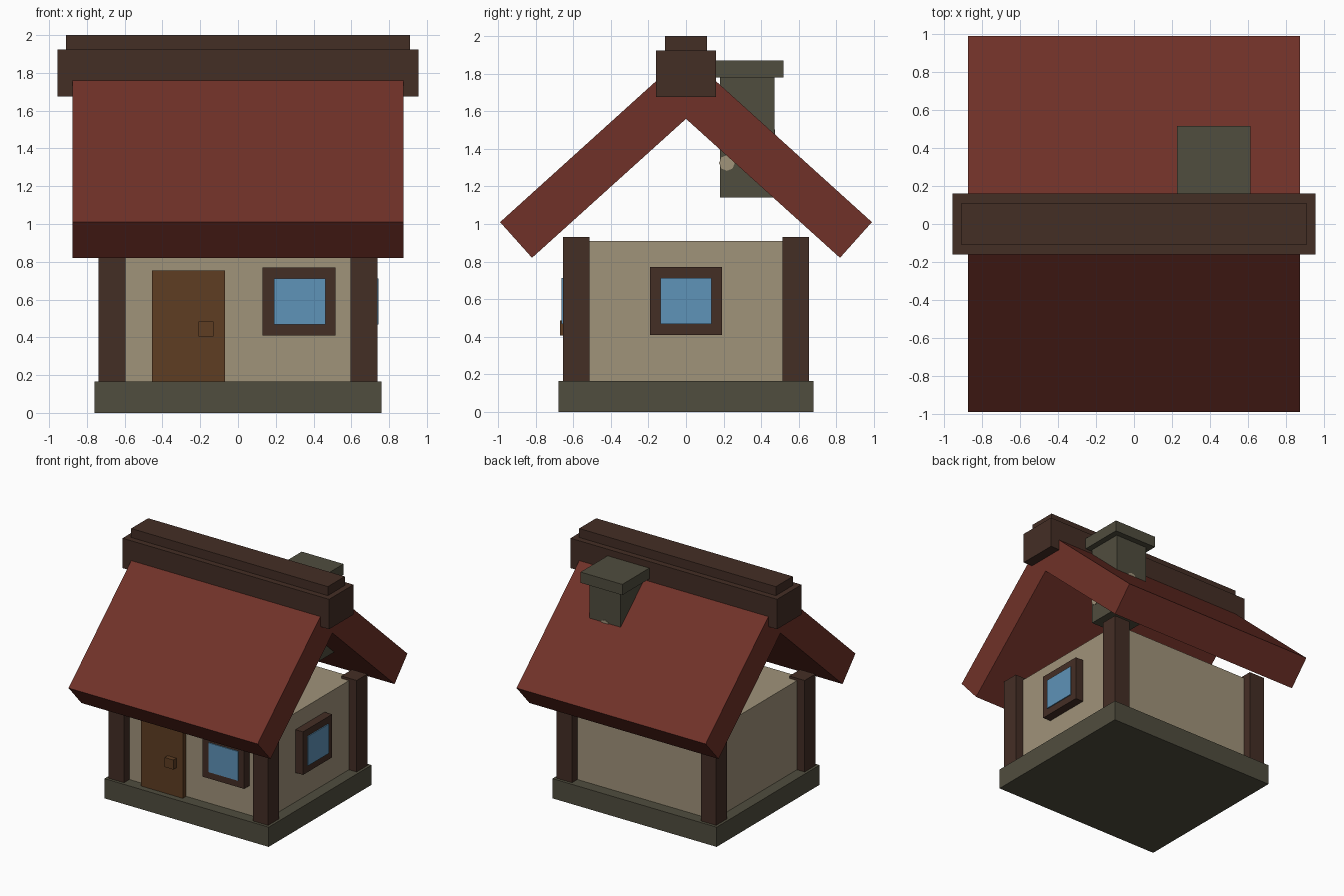
import bpy
import bmesh
from math import pi
from mathutils import Matrix

cube = bpy.data.objects.get("Cube")
if cube:
    bpy.data.objects.remove(cube, do_unlink=True)


def material(name, rgb):
    linear = [((c / 255 + 0.055) / 1.055) ** 2.4 for c in rgb] + [1.0]
    mat = bpy.data.materials.new(name)
    mat.use_nodes = True
    mat.diffuse_color = linear
    bsdf = next(n for n in mat.node_tree.nodes if n.type == "BSDF_PRINCIPLED")
    bsdf.inputs["Base Color"].default_value = linear
    return mat


STONE = material("grey green stone", (80, 77, 62))
PLASTER = material("beige plaster", (160, 147, 122))
TIMBER = material("dark timber", (68, 46, 37))
DOOR = material("door wood", (94, 61, 34))
ROOF = material("red roof", (112, 49, 40))
GLASS = material("blue glass", (94, 147, 184))


def finish(name, bm, mat):
    bmesh.ops.recalc_face_normals(bm, faces=bm.faces)
    mesh = bpy.data.meshes.new(name)
    bm.to_mesh(mesh)
    bm.free()
    mesh.materials.append(mat)
    obj = bpy.data.objects.new(name, mesh)
    bpy.context.scene.collection.objects.link(obj)
    return obj


def box(name, x, y, z, mat):
    """Box from (min, max) ranges on each axis."""
    bm = bmesh.new()
    bmesh.ops.create_cube(bm, size=1)
    for v in bm.verts:
        v.co = [r[0] if c < 0 else r[1] for c, r in zip(v.co, (x, y, z))]
    return finish(name, bm, mat)


def around(centre, half):
    return (centre - half, centre + half)


def disc(name, location, axis, mat, radius=0.042):
    """Thin eight-sided plate facing along the axis."""
    bm = bmesh.new()
    turn = Matrix.Rotation(pi / 2, 4, axis)
    bmesh.ops.create_cone(bm, cap_ends=True, segments=8, radius1=radius,
                          radius2=radius, depth=0.008,
                          matrix=Matrix.Translation(location) @ turn)
    return finish(name, bm, mat)


# Foundation, walls and corner posts
WALL_X, WALL_Y = 0.667, 0.585
box("foundation", around(0, 0.76), around(0, 0.68), (0, 0.165), STONE)
box("walls", around(0, WALL_X), around(0, WALL_Y), (0.16, 0.91), PLASTER)
for sx, side in ((-1, "right"), (1, "left")):
    for sy, end in ((-1, "front"), (1, "back")):
        box(f"{end}_{side}_post", around(sx * WALL_X, 0.071),
            around(sy * WALL_Y, 0.071), (0.16, 0.93), TIMBER)

# Door with a square handle
box("door", (-0.455, -0.07), (-0.63, -WALL_Y), (0.16, 0.755), DOOR)
box("door_handle", (-0.21, -0.13), (-0.67, -0.62), (0.405, 0.485), DOOR)

# Front and side windows
FRAME_Z, GLASS_Z = (0.41, 0.77), (0.467, 0.712)
box("front_window_frame", around(0.323, 0.193), (-0.655, -WALL_Y), FRAME_Z, TIMBER)
box("front_window_glass", around(0.327, 0.137), (-0.663, -0.65), GLASS_Z, GLASS)
box("side_window_frame", (WALL_X, 0.737), around(0, 0.193), FRAME_Z, TIMBER)
box("side_window_glass", (0.73, 0.745), around(0, 0.137), GLASS_Z, GLASS)

# Pitched roof: gable profile extruded along x
half = [(0.99, 1.01), (0.82, 0.82)]
profile = [(0, 1.905), *half, (0, 1.56)] + [(-y, z) for y, z in reversed(half)]
bm = bmesh.new()
face = bm.faces.new([bm.verts.new((-0.875, y, z)) for y, z in profile])
moved = bmesh.ops.extrude_face_region(bm, geom=[face])["geom"]
bmesh.ops.translate(bm, vec=(1.75, 0, 0),
                    verts=[g for g in moved if isinstance(g, bmesh.types.BMVert)])
finish("roof", bm, ROOF)

# Ridge beam and its cap
box("ridge_beam", around(0, 0.956), around(0, 0.161), (1.675, 1.925), TIMBER)
box("ridge_cap", around(0, 0.91), around(0, 0.112), (1.92, 2.0), TIMBER)

# Chimney with a wider cap and small plaster patches
box("chimney", around(0.42, 0.145), around(0.325, 0.145), (1.14, 1.79), STONE)
box("chimney_cap", around(0.42, 0.193), around(0.325, 0.193), (1.78, 1.87), STONE)
disc("side_chimney_patch", (0.565, 0.218, 1.325), "Y", PLASTER)
disc("back_chimney_patch", (0.42, 0.47, 1.46), "X", PLASTER)
